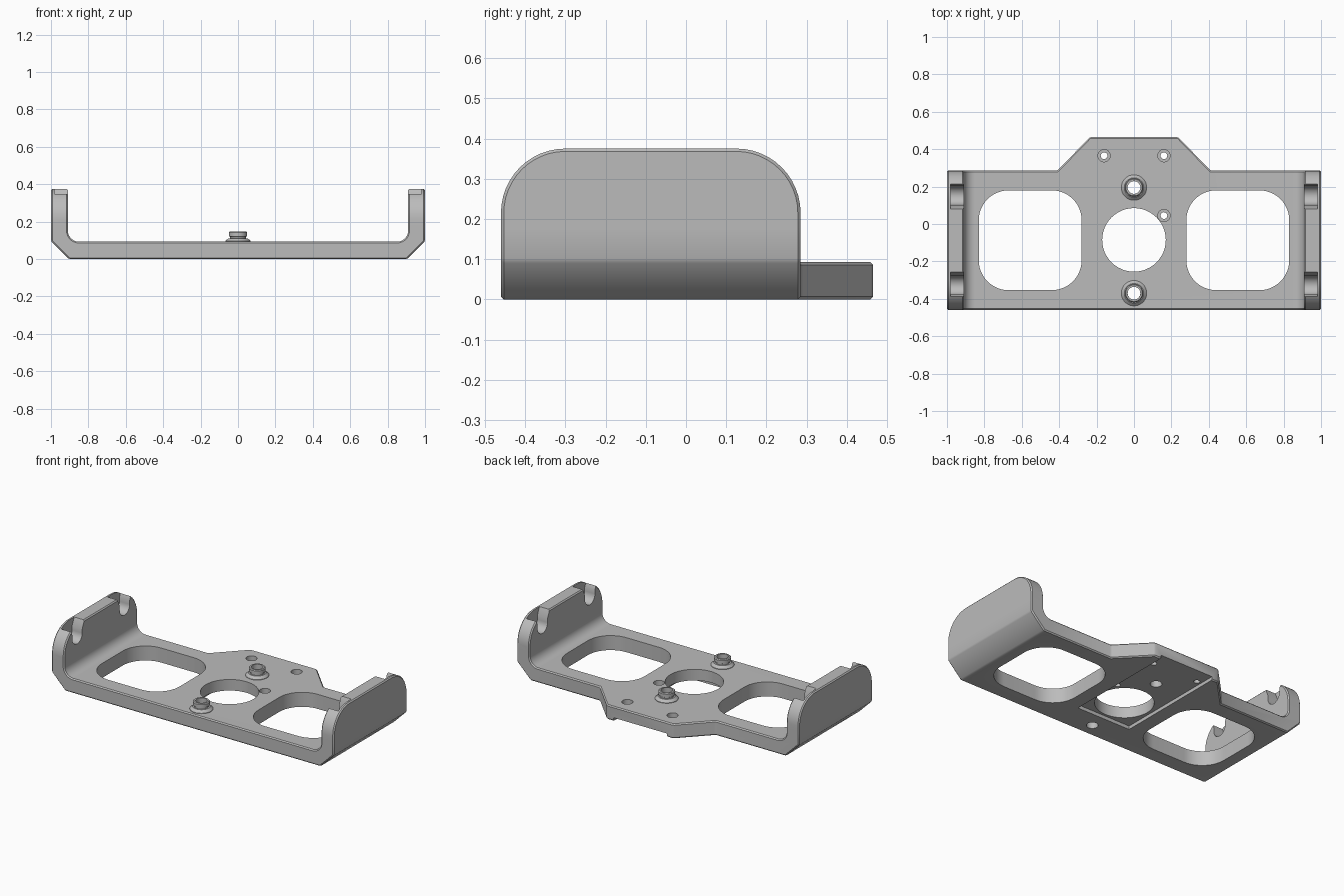
import bpy, bmesh
from math import sin, cos, pi, radians
from mathutils import Vector

cube = bpy.data.objects.get("Cube")
if cube:
    bpy.data.objects.remove(cube)

grey = bpy.data.materials.new("machined_grey")
grey.use_nodes = True
grey.diffuse_color = (0.5, 0.5, 0.5, 1)
grey.node_tree.nodes["Principled BSDF"].inputs["Base Color"].default_value = (0.5, 0.5, 0.5, 1)


def arc(cx, cy, r, a0, a1, n=12):
    return [(cx + r * cos(radians(a0 + (a1 - a0) * i / n)),
             cy + r * sin(radians(a0 + (a1 - a0) * i / n))) for i in range(n + 1)]


def rounded_rect(cx, cy, hx, hy, r):
    pts = []
    for k, (sx, sy) in enumerate([(1, 1), (-1, 1), (-1, -1), (1, -1)]):
        pts += arc(cx + sx * (hx - r), cy + sy * (hy - r), r, 90 * k, 90 * k + 90)
    return pts


def prism(name, pts, axis, lo, hi):
    """Extrude a 2D outline along the given axis from lo to hi."""
    place = {"X": lambda p, d: (d, p[0], p[1]),
             "Y": lambda p, d: (p[0], d, p[1]),
             "Z": lambda p, d: (p[0], p[1], d)}[axis]
    bm = bmesh.new()
    face = bm.faces.new([bm.verts.new(place(p, lo)) for p in pts])
    ext = bmesh.ops.extrude_face_region(bm, geom=[face])
    moved = [g for g in ext["geom"] if isinstance(g, bmesh.types.BMVert)]
    bmesh.ops.translate(bm, verts=moved, vec=Vector(place((0, 0), hi - lo)))
    bmesh.ops.recalc_face_normals(bm, faces=bm.faces)
    return to_object(name, bm)


def to_object(name, bm):
    mesh = bpy.data.meshes.new(name)
    bm.to_mesh(mesh)
    bm.free()
    mesh.materials.append(grey)
    ob = bpy.data.objects.new(name, mesh)
    bpy.context.collection.objects.link(ob)
    return ob


def select(ob):
    bpy.ops.object.select_all(action="DESELECT")
    ob.select_set(True)
    bpy.context.view_layer.objects.active = ob


def combine(ob, cutter, operation="DIFFERENCE"):
    mod = ob.modifiers.new("cut", "BOOLEAN")
    mod.operation, mod.object, mod.solver = operation, cutter, "EXACT"
    select(ob)
    bpy.ops.object.modifier_apply(modifier=mod.name)
    bpy.data.objects.remove(cutter)


def smooth(ob):
    select(ob)
    bpy.ops.object.shade_smooth_by_angle(angle=radians(30))


FRONT, BACK, TONGUE, TOP, PLATE = -0.46, 0.285, 0.465, 0.375, 0.093

# U-shaped cross-section with chamfered lower corners and filleted inner corners
half = [(0.905, 0), (1, 0.095), (1, 0.45), (0.91, 0.45)] + arc(0.85, PLATE + 0.06, 0.06, 0, -90)
body = prism("bracket_body", half + [(-x, z) for x, z in reversed(half)], "Y", -0.6, 0.6)

# Plan outline with the tapered rear tongue
right = [(1.1, FRONT), (1.1, BACK), (0.41, BACK), (0.235, TONGUE)]
plan = prism("plan_outline", right + [(-x, y) for x, y in reversed(right)], "Z", -0.1, 0.6)
combine(body, plan, "INTERSECT")

# Rounded upper corners of the side walls
r = 0.16
side = [(-0.6, -0.1), (0.6, -0.1), (0.6, 0.18), (BACK, 0.18)]
side += arc(BACK - r, TOP - r, r, 0, 90) + arc(FRONT + r, TOP - r, r, 90, 180)
side += [(FRONT, 0.18), (-0.6, 0.18)]
combine(body, prism("side_outline", side, "X", -1.2, 1.2), "INTERSECT")

# Narrow bevel on the outer edges
bevel = body.modifiers.new("edge_bevel", "BEVEL")
bevel.width, bevel.segments, bevel.limit_method = 0.007, 1, "ANGLE"
bevel.angle_limit = radians(35)
select(body)
bpy.ops.object.modifier_apply(modifier=bevel.name)

# Shallow channel under the plate, open at the back
combine(body, prism("channel", [(-0.19, -0.27), (0.19, -0.27), (0.19, 0.6), (-0.19, 0.6)],
                    "Z", -0.1, 0.022))

# Two large windows and the central round opening
for s in (-1, 1):
    window = rounded_rect(s * 0.555, -0.087, 0.275, 0.267, 0.16)
    combine(body, prism("window", window, "Z", -0.1, 0.14))
combine(body, prism("round_opening", arc(0, -0.085, 0.17, 0, 352.5, 47), "Z", -0.1, 0.2))


def drill(x, y, radius, lo, hi):
    combine(body, prism("drill", arc(x, y, radius, 0, 345, 23), "Z", lo, hi))


# Counterbored screw holes, and bores for the bushings
for x, y in [(-0.16, 0.365), (0.16, 0.365), (0.16, 0.045)]:
    drill(x, y, 0.018, -0.1, 0.2)
    drill(x, y, 0.033, 0.06, 0.2)
bushings = [("rear_bushing", 0.195), ("front_bushing", -0.37)]
for _, y in bushings:
    drill(0, y, 0.034, -0.1, 0.2)

# Flared, round-bottomed slots on the inner side of each wall
for s in (-1, 1):
    for y in (-0.3275, 0.1525):
        slot = arc(y, 0.30, 0.05, 180, 360)
        slot += [(y + 0.05, 0.325), (y + 0.072, 0.375), (y + 0.072, 0.45),
                 (y - 0.072, 0.45), (y - 0.072, 0.375), (y - 0.05, 0.325)]
        lo, hi = sorted((s * 0.88, s * 0.982))
        combine(body, prism("wall_slot", slot, "X", lo, hi))
smooth(body)

# Flanged hollow bushings
ring = [(0.034, 0.08), (0.068, 0.08), (0.068, 0.096), (0.052, 0.111), (0.043, 0.111),
        (0.043, 0.119), (0.049, 0.122), (0.049, 0.142), (0.044, 0.147), (0.034, 0.147)]
for name, y in bushings:
    bm = bmesh.new()
    verts = [bm.verts.new((x, y, z)) for x, z in ring]
    edges = [bm.edges.new((verts[i - 1], verts[i])) for i in range(len(verts))]
    bmesh.ops.spin(bm, geom=verts + edges, cent=(0, y, 0), axis=(0, 0, 1),
                   angle=2 * pi, steps=32)
    bmesh.ops.remove_doubles(bm, verts=bm.verts, dist=0.0005)
    bmesh.ops.recalc_face_normals(bm, faces=bm.faces)
    smooth(to_object(name, bm))
